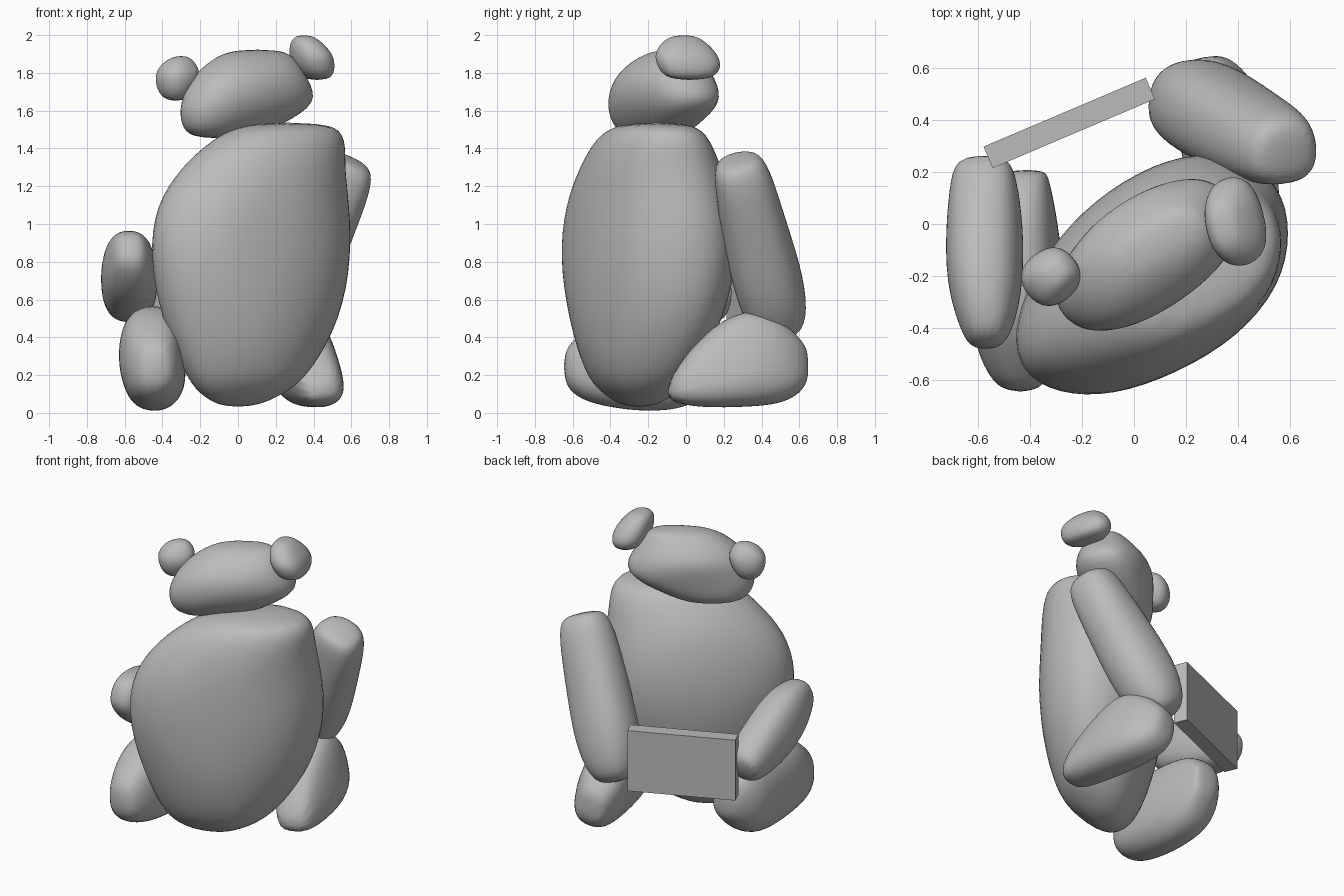
import bpy
import math
from mathutils import Matrix, Vector, noise

cube = bpy.data.objects.get("Cube")
if cube:
    bpy.data.objects.remove(cube)

SIDES = 14
UP = Vector((0, 0, 1))

# One stone colour for everything
stone = bpy.data.materials.new("stone_grey")
stone.use_nodes = True
color = (0.5, 0.5, 0.5, 1)
stone.diffuse_color = color
stone.node_tree.nodes["Principled BSDF"].inputs["Base Color"].default_value = color


def add_object(name, verts, faces):
    mesh = bpy.data.meshes.new(name)
    mesh.from_pydata(verts, [], faces)
    mesh.materials.append(stone)
    obj = bpy.data.objects.new(name, mesh)
    bpy.context.collection.objects.link(obj)
    return obj


def rock(name, sections, origin=(0, 0, 0), axis=UP, yaw=0, rough=0.03, power=0.85, taper=0):
    """Loft lumpy rings (x, y, distance, half width, half depth) along an axis.
    A power under one makes the rings boxy; taper thickens one end of each ring."""
    tilt = UP.rotation_difference(Vector(axis)).to_matrix().to_4x4()
    frame = Matrix.Translation(origin) @ tilt
    spin = Matrix.Rotation(math.radians(yaw), 4, "Z")

    def shaped(value):
        return math.copysign(abs(value) ** power, value)

    verts, faces = [], []
    for x, y, dist, wide, deep in sections:
        for i in range(SIDES):
            turn = math.tau * i / SIDES
            swell = 1 + taper * math.cos(turn)
            ring = spin @ Vector((wide * shaped(math.cos(turn)),
                                  deep * swell * shaped(math.sin(turn)), 0))
            point = frame @ (Vector((x, y, dist)) + ring * 1.03)
            lump = noise.noise(point * 4) * rough
            verts.append(point + (frame.to_3x3() @ ring).normalized() * lump)
    for row in range(len(sections) - 1):
        for i in range(SIDES):
            j = (i + 1) % SIDES
            a, b = row * SIDES, (row + 1) * SIDES
            faces.append((a + i, a + j, b + j, b + i))
    faces.append(tuple(reversed(range(SIDES))))
    faces.append(tuple(range(len(verts) - SIDES, len(verts))))
    obj = add_object(name, verts, faces)
    obj.data.shade_smooth()
    rounding = obj.modifiers.new("rounding", "SUBSURF")
    rounding.levels = rounding.render_levels = 2
    return obj


# Big leaning body stone
rock("body", [
    (0, -.25, .03, .1, .07), (.03, -.25, .1, .25, .17), (.055, -.25, .2, .37, .25),
    (.07, -.225, .5, .54, .34), (.06, -.21, .83, .615, .38), (.075, -.205, 1.1, .585, .36),
    (.13, -.2, 1.3, .485, .32), (.22, -.18, 1.45, .385, .265), (.27, -.16, 1.54, .26, .18),
], yaw=36, power=1.02, taper=.1)

# Head stone
rock("head", [
    (-.09, -.17, 1.45, .18, .1), (-.04, -.15, 1.53, .3, .17), (.06, -.11, 1.64, .41, .215),
    (.055, -.11, 1.77, .335, .225), (.08, -.1, 1.87, .24, .15), (.1, -.06, 1.925, .15, .07),
], yaw=34)

# Ears
rock("right_ear", [
    (-.33, -.2, 1.65, .05, .05), (-.325, -.2, 1.71, .1, .1), (-.315, -.2, 1.8, .12, .11),
    (-.31, -.19, 1.86, .08, .07), (-.3, -.19, 1.89, .03, .03),
], yaw=40, rough=.015)
rock("left_ear", [
    (.42, .02, 1.76, .12, .07), (.4, .02, 1.83, .17, .11), (.39, 0, 1.9, .17, .11),
    (.36, -.01, 1.965, .12, .08), (.35, -.01, 2, .06, .04),
], yaw=105, rough=.015)

# Arms reaching toward the slab
rock("right_arm", [
    (0, 0, 0, .07, .08), (0, 0, .09, .11, .14), (0, 0, .27, .15, .19),
    (0, 0, .52, .14, .185), (0, 0, .7, .12, .14), (0, 0, .78, .095, .09),
], origin=(-.57, -.47, .88), axis=(-.01, .7, -.3), power=.8)
rock("left_arm", [
    (0, 0, 0, .09, .085), (0, 0, .08, .16, .155), (0, 0, .3, .2, .185),
    (0, 0, .6, .19, .175), (0, 0, .9, .175, .16), (0, 0, 1.02, .15, .13), (0, 0, 1.07, .1, .08),
], origin=(.16, .5, .4), axis=(.45, -.24, .98))

# Feet lying along the ground
rock("left_foot", [
    (0, -.11, 0, .11, .06), (.01, -.22, .2, .155, .2), (.03, -.295, .43, .17, .27),
    (.02, -.275, .61, .165, .225), (.01, -.25, .73, .12, .14), (0, -.26, .77, .07, .08),
], origin=(.47, -.1, 0), axis=(-.2, .98, 0), power=.78)
rock("right_foot", [
    (.02, -.25, 0, .07, .09), (.01, -.25, .09, .14, .18), (0, -.28, .28, .175, .27),
    (0, -.285, .5, .175, .28), (0, -.29, .7, .16, .24), (.03, -.3, .82, .11, .14),
    (.05, -.3, .86, .07, .08),
], origin=(-.455, -.65, 0), axis=(0, 1, 0), power=.82)

# Flat upright slab held between the hands
corners = [(x, y, z) for x in (-.5, .5) for y in (-.5, .5) for z in (-.5, .5)]
slab = add_object("slab", corners, [
    (0, 1, 3, 2), (4, 6, 7, 5), (0, 4, 5, 1), (2, 3, 7, 6), (0, 2, 6, 4), (1, 5, 7, 3)])
slab.scale = (.68, .09, .41)
slab.location = (-.25, .39, .6)
slab.rotation_euler.z = math.radians(23)
